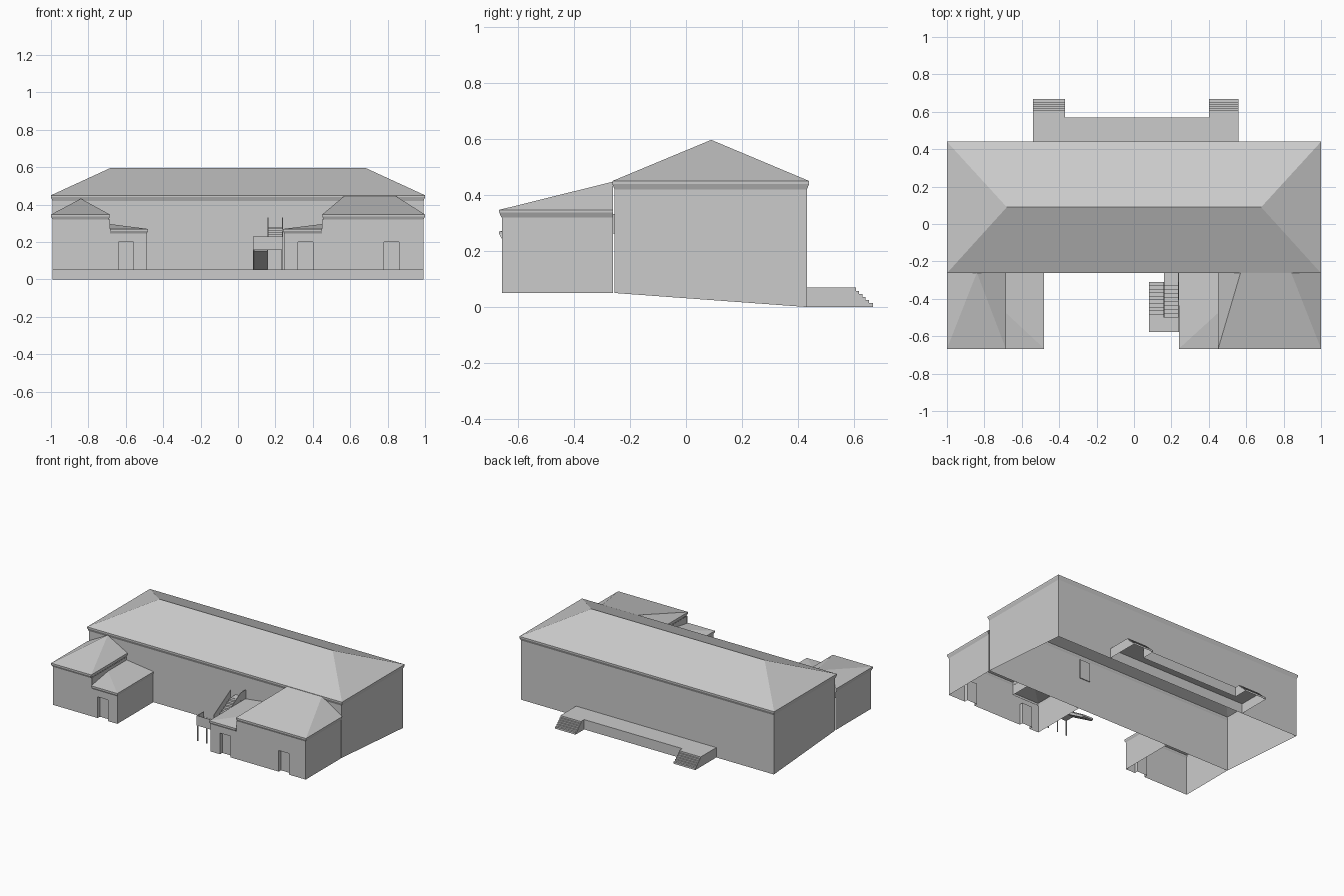
import bpy, bmesh

if "Cube" in bpy.data.objects:
    bpy.data.objects.remove(bpy.data.objects["Cube"])

grey = bpy.data.materials.new("plain_grey")
grey.diffuse_color = (0.6, 0.6, 0.6, 1)
grey.use_nodes = True
grey.node_tree.nodes["Principled BSDF"].inputs["Base Color"].default_value = grey.diffuse_color


def mesh(name, verts, faces):
    me = bpy.data.meshes.new(name)
    me.from_pydata(verts, [], faces)
    me.materials.append(grey)
    bm = bmesh.new()
    bm.from_mesh(me)
    bmesh.ops.remove_doubles(bm, verts=bm.verts, dist=1e-5)
    bmesh.ops.recalc_face_normals(bm, faces=bm.faces)
    bm.to_mesh(me)
    bm.free()
    ob = bpy.data.objects.new(name, me)
    bpy.context.collection.objects.link(ob)
    return ob


def skin(name, rows, closed=False):
    """Quads between successive rows of points."""
    n = len(rows[0])
    faces = [(r * n + i, r * n + (i + 1) % n, (r + 1) * n + (i + 1) % n, (r + 1) * n + i)
             for r in range(len(rows) - 1) for i in range(n if closed else n - 1)]
    return mesh(name, [p for row in rows for p in row], faces)


def polys(name, *faces):
    """Loose polygons given by their corner points."""
    verts, idx = [], []
    for f in faces:
        idx.append(tuple(range(len(verts), len(verts) + len(f))))
        verts += f
    return mesh(name, verts, idx)


def prism(name, profile, x0, x1):
    """Closed (y, z) profile extruded along x."""
    n = len(profile)
    verts = [(x, y, z) for x in (x0, x1) for y, z in profile]
    faces = [(i, (i + 1) % n, n + (i + 1) % n, n + i) for i in range(n)]
    return mesh(name, verts, faces + [tuple(range(n)), tuple(range(n, 2 * n))])


def box(name, x0, x1, y0, y1, z0, z1):
    return prism(name, [(y0, z0), (y1, z0), (y1, z1), (y0, z1)], x0, x1)


# Main block: open-bottomed walls with a sloping base and flared cornice
def ring(d, z):
    x, y0, y1 = 1 - d, -0.263 + d, 0.44 - d
    return [(-x, y0, z), (x, y0, z), (x, y1, z), (-x, y1, z)]


base = [(x, y, 0.05 if y < 0 else 0) for x, y, z in ring(0.008, 0)]
skin("main_walls", [base, ring(0.008, 0.42)], True)
skin("main_cornice", [ring(0.008, 0.42), ring(0.004, 0.43), ring(0, 0.44), ring(0, 0.45)], True)

# Main hip roof
a, b, c, d = ring(0, 0.45)
p, q = (-0.68, 0.09, 0.597), (0.68, 0.09, 0.597)
polys("main_roof", [a, b, q, p], [b, c, q], [c, d, p, q], [d, a, p])


# Front wings
YW, YE, YB = -0.658, -0.667, -0.26


def wing(side, s, inner, split, r0, r1, doors):
    # front wall cut around recessed doorways
    faces = []

    def wall(x0, x1, z0, z1, y=YW):
        faces.append([(s * x0, y, z0), (s * x1, y, z0), (s * x1, y, z1), (s * x0, y, z1)])

    xs = sorted([inner + 0.006, split, 0.992] + [x for dr in doors for x in dr])
    for x0, x1 in zip(xs, xs[1:]):
        top = 0.25 if x1 <= split else 0.32
        if (x0, x1) in doors:
            wall(x0, x1, 0.2, top)
            wall(x0, x1, 0.05, 0.2, YW + 0.025)
            for x in (x0, x1):
                faces.append([(s * x, y, z) for y, z in
                              ((YW, 0.05), (YW + 0.025, 0.05), (YW + 0.025, 0.2), (YW, 0.2))])
            faces.append([(s * x, y, 0.2) for x, y in
                          ((x0, YW), (x1, YW), (x1, YW + 0.025), (x0, YW + 0.025))])
        else:
            wall(x0, x1, 0.05, top)
    # side walls
    for x, z0, z1 in ((inner + 0.006, 0.05, 0.25), (0.992, 0.05, 0.32), (split + 0.006, 0.25, 0.32)):
        faces.append([(s * x, YW, z0), (s * x, YB, z0), (s * x, YB, z1), (s * x, YW, z1)])
    polys(side + "_wing_walls", *faces)

    # flared cornices, high part and low part
    def high(d, z):
        return [(s * x, y, z) for x, y in ((split + d, YB), (split + d, YE + d), (1 - d, YE + d), (1 - d, YB))]

    def low(d, z):
        return [(s * x, y, z) for x, y in ((inner + d, YB), (inner + d, YE + d), (split, YE + d))]

    skin(side + "_wing_high_cornice", [high(0.008, 0.32), high(0, 0.337), high(0, 0.347)])
    skin(side + "_wing_low_cornice", [low(0.008, 0.245), low(0, 0.26), low(0, 0.27)])

    # high hip roof leaning on the main block
    h0, h1, h2, h3 = high(0, 0.347)
    zr = 0.448 if r1 > r0 else 0.432
    t0, t1 = (s * r0, YB, zr), (s * r1, YB, zr)
    if r1 > r0:
        polys(side + "_wing_high_roof", [h0, h1, t0], [h1, h2, t1, t0], [h2, h3, t1])
    else:
        polys(side + "_wing_high_roof", [h0, h1, t0], [h1, h2, t0], [h2, h3, t0])
    # low roof with one hip
    l0, l1, l2 = low(0, 0.27)
    k, m = (s * (split + 0.006), -0.47, 0.297), (s * (split + 0.006), YB, 0.297)
    polys(side + "_wing_low_roof", [l0, l1, k, m], [l1, l2, k])


wing("right", 1, 0.24, 0.45, 0.57, 0.84, [(0.32, 0.40), (0.78, 0.86)])
wing("left", -1, 0.48, 0.685, 0.84, 0.84, [(0.56, 0.64)])


# Rear terrace with two flights of steps, open underneath
x0, x1, x2, x3 = -0.54, -0.37, 0.40, 0.56
plan = [(x0, 0.432), (x0, 0.605), (x1, 0.605), (x1, 0.57), (x2, 0.57), (x2, 0.605), (x3, 0.605), (x3, 0.432)]
polys("terrace_top", [(x, y, 0.07) for x, y in plan])
polys("terrace_sides", *[[(*u, 0), (*v, 0), (*v, 0.07), (*u, 0.07)]
                         for u, v in zip(plan, plan[1:]) if not u[1] == v[1] == 0.605])
for name, xa, xb in (("left", x0, x1), ("right", x2, x3)):
    prof = [(0.605, 0.07)]
    for i in range(5):
        y, z = 0.607 + i * 0.0115, 0.058 - i * 0.011
        prof += [(y, prof[-1][1]), (y, z)]
    prof += [(0.667, prof[-1][1]), (0.667, 0)]
    skin(name + "_terrace_steps", [[(x, y, z) for y, z in prof] for x in (xa, xb)])
    for x in (xa, xb):
        polys(name + "_terrace_step_side", [(x, y, z) for y, z in prof + [(0.605, 0)]])


# Outside staircase in the courtyard
def flight(name, xa, xb, ya, za, yb, zb, n):
    prof = []
    for i in range(n):
        y, z = ya + (yb - ya) * i / n, za + (zb - za) * (i + 1) / n
        prof += [(y, za + (zb - za) * i / n), (y, z)]
    prof += [(yb, zb), (yb, zb - 0.018), (ya + (yb - ya) / n, za)]
    prism(name, prof, xa, xb)


def rail(name, x, ya, za, yb, zb):
    prism(name, [(ya, za), (yb, zb), (yb, zb + 0.055), (ya, za + 0.055)], x - 0.002, x + 0.002)


flight("lower_flight", 0.08, 0.158, -0.31, 0.05, -0.50, 0.17, 10)
flight("upper_flight", 0.162, 0.238, -0.50, 0.17, -0.31, 0.275, 9)
box("half_landing", 0.08, 0.24, -0.578, -0.50, 0.16, 0.172)
box("top_landing", 0.16, 0.24, -0.31, -0.255, 0.262, 0.277)
box("half_landing_rail_front", 0.08, 0.24, -0.578, -0.574, 0.172, 0.23)
for x in (0.082, 0.238):
    box("half_landing_rail_side", x - 0.002, x + 0.002, -0.578, -0.50, 0.172, 0.23)
rail("upper_rail", 0.238, -0.50, 0.172, -0.31, 0.277)
rail("middle_rail", 0.160, -0.50, 0.172, -0.31, 0.277)
rail("top_landing_rail", 0.238, -0.31, 0.277, -0.255, 0.277)
for x in (0.085, 0.157, 0.235):
    box("landing_post", x - 0.003, x + 0.003, -0.576, -0.570, 0.05, 0.165)

# Upper door seen from inside the main block
box("upper_door", 0.16, 0.24, -0.254, -0.248, 0.275, 0.41)
